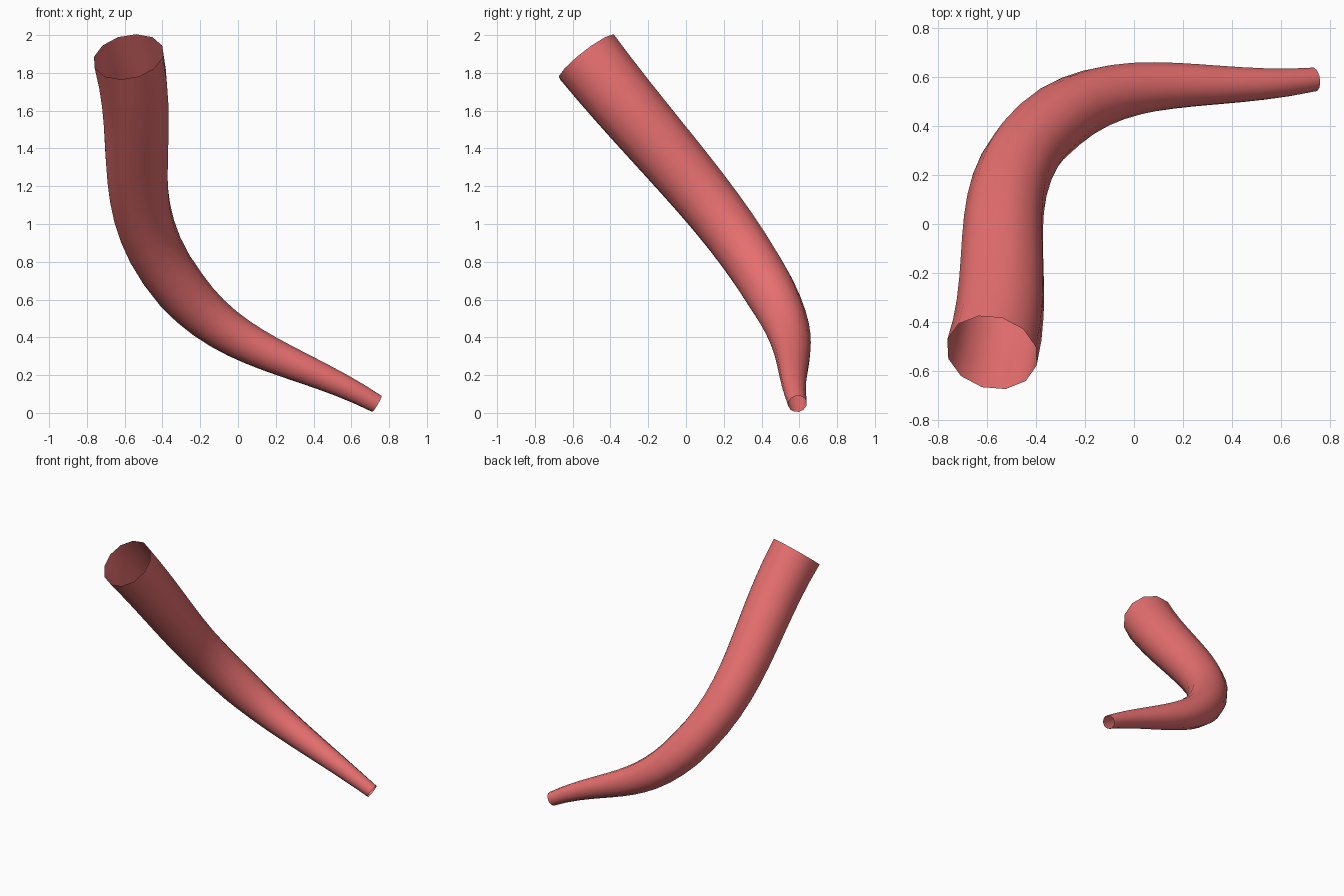
import bpy

if "Cube" in bpy.data.objects:
    bpy.data.objects.remove(bpy.data.objects["Cube"])

# Coral material
mat = bpy.data.materials.new("coral")
mat.diffuse_color = (0.8, 0.16, 0.16, 1)
mat.use_nodes = True
mat.node_tree.nodes["Principled BSDF"].inputs["Base Color"].default_value = mat.diffuse_color

# Tapered bent tube: three auto-handled points, open ends, 12-sided section
curve = bpy.data.curves.new("tapered_tube", "CURVE")
curve.dimensions = "3D"
curve.fill_mode = "FULL"
curve.bevel_depth = 1.0
curve.bevel_resolution = 4
curve.resolution_u = 12
curve.use_fill_caps = False
curve.materials.append(mat)

path = [((-0.58, -0.525, 1.885), 0.19),
        ((-0.30, 0.44, 0.65), 0.14),
        ((0.735, 0.59, 0.048), 0.05)]
spline = curve.splines.new("BEZIER")
spline.bezier_points.add(len(path) - 1)
spline.use_smooth = True
for point, (co, radius) in zip(spline.bezier_points, path):
    point.co = co
    point.radius = radius
    point.handle_left_type = point.handle_right_type = "AUTO"

tube = bpy.data.objects.new("tapered_tube", curve)
bpy.context.collection.objects.link(tube)
